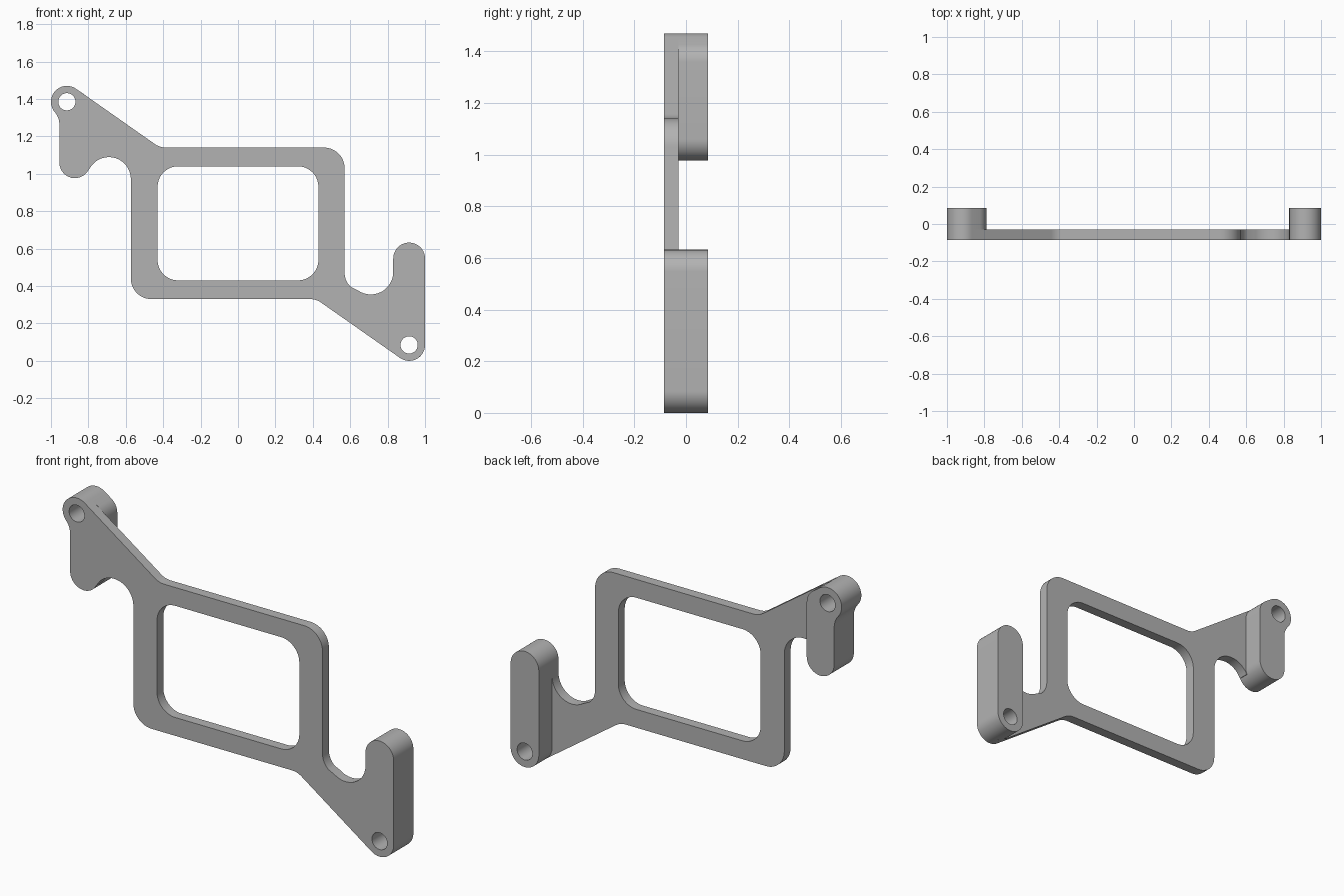
import bpy, bmesh, math

cube = bpy.data.objects.get("Cube")
if cube:
    bpy.data.objects.remove(cube, do_unlink=True)

FRONT, STEP, BACK = -0.085, -0.03, 0.085   # depth levels
MID = 1.47                                 # twice the frame's centre height
BOSS_X, BOSS_Z, BOSS_R = 0.915, 0.085, 0.085

grey = bpy.data.materials.new("plain grey")
grey.use_nodes = True
grey.diffuse_color = (0.45, 0.45, 0.45, 1)
grey.node_tree.nodes["Principled BSDF"].inputs["Base Color"].default_value = grey.diffuse_color


def outline(arcs):
    """Chain arcs (x, z, radius, start, end in degrees) with straight lines."""
    pts = []
    for x, z, r, a, b in arcs:
        n = max(3, math.ceil(abs(b - a) / 6))
        for i in range(n + 1):
            t = math.radians(a + (b - a) * i / n)
            pts.append((x + r * math.cos(t), z + r * math.sin(t)))
    return pts


def circle(x, z, r, n=48):
    return [(x + r * math.cos(math.tau * i / n), z + r * math.sin(math.tau * i / n))
            for i in range(n)]


def extrude(name, loops, y0, y1):
    """Fill an outer loop with its holes, then extrude it through the depth."""
    bm = bmesh.new()
    for loop in loops:
        vs = [bm.verts.new((x, y0, z)) for x, z in loop]
        for i, v in enumerate(vs):
            bm.edges.new((vs[i - 1], v))
    bmesh.ops.remove_doubles(bm, verts=bm.verts[:], dist=0.0005)
    bmesh.ops.triangle_fill(bm, edges=bm.edges[:], use_beauty=True)
    ext = bmesh.ops.extrude_face_region(bm, geom=bm.faces[:], use_keep_orig=True)
    moved = [g for g in ext["geom"] if isinstance(g, bmesh.types.BMVert)]
    bmesh.ops.translate(bm, verts=moved, vec=(0, y1 - y0, 0))
    bmesh.ops.recalc_face_normals(bm, faces=bm.faces[:])
    mesh = bpy.data.meshes.new(name)
    bm.to_mesh(mesh)
    bm.free()
    mesh.materials.append(grey)
    obj = bpy.data.objects.new(name, mesh)
    bpy.context.collection.objects.link(obj)
    bpy.ops.object.select_all(action="DESELECT")
    obj.select_set(True)
    bpy.context.view_layer.objects.active = obj
    bpy.ops.object.shade_smooth_by_angle(angle=math.radians(30))
    return obj


# Screw holes and the rounded window
upper_hole = circle(-BOSS_X, MID - BOSS_Z, 0.046)
lower_hole = circle(BOSS_X, BOSS_Z, 0.046)
wx, wz, wr = 0.32, 0.195, 0.11
window = outline([(wx, MID / 2 + wz, wr, 0, 90), (-wx, MID / 2 + wz, wr, 90, 180),
                  (-wx, MID / 2 - wz, wr, 180, 270), (wx, MID / 2 - wz, wr, 270, 360)])

# Outer side of the upper ear, shared by the plate and its block
ear_side = [(-BOSS_X, MID - BOSS_Z, BOSS_R, 55, 220.8),
            (-1.055, 1.264, 0.1, 40.8, 0)]

# Thin front plate: frame with two opposite ears
plate = outline([
    (0.46, 1.03, 0.11, 0, 90),
    (-0.386, 1.24, 0.1, 270, 235),
    *ear_side,
    (-0.872, 1.06, 0.083, 180, 335),
    (-0.69, 0.972, 0.117, 153, 0),
    (-0.463, 0.44, 0.11, 180, 270),
    (0.386, 0.23, 0.1, 90, 55),
    (BOSS_X, BOSS_Z, BOSS_R, 235, 360),
    (BOSS_X, 0.547, BOSS_R, 0, 180),
    (0.71, 0.475, 0.12, 0, -125),
    (0.67, 0.47, 0.1, 230, 180),
])
extrude("frame_plate", [plate, window, upper_hole, lower_hole], FRONT, STEP)

# Thick blocks behind the ears
upper_block = outline([*ear_side, (-0.872, 1.06, 0.083, 180, 360),
                       (-0.872, 1.358, 0.083, 0, 55)])
extrude("upper_block", [upper_block, upper_hole], STEP, BACK)

lower_block = outline([(BOSS_X, BOSS_Z, BOSS_R, 180, 360),
                       (BOSS_X, 0.547, BOSS_R, 0, 180)])
extrude("lower_block", [lower_block, lower_hole], STEP, BACK)
